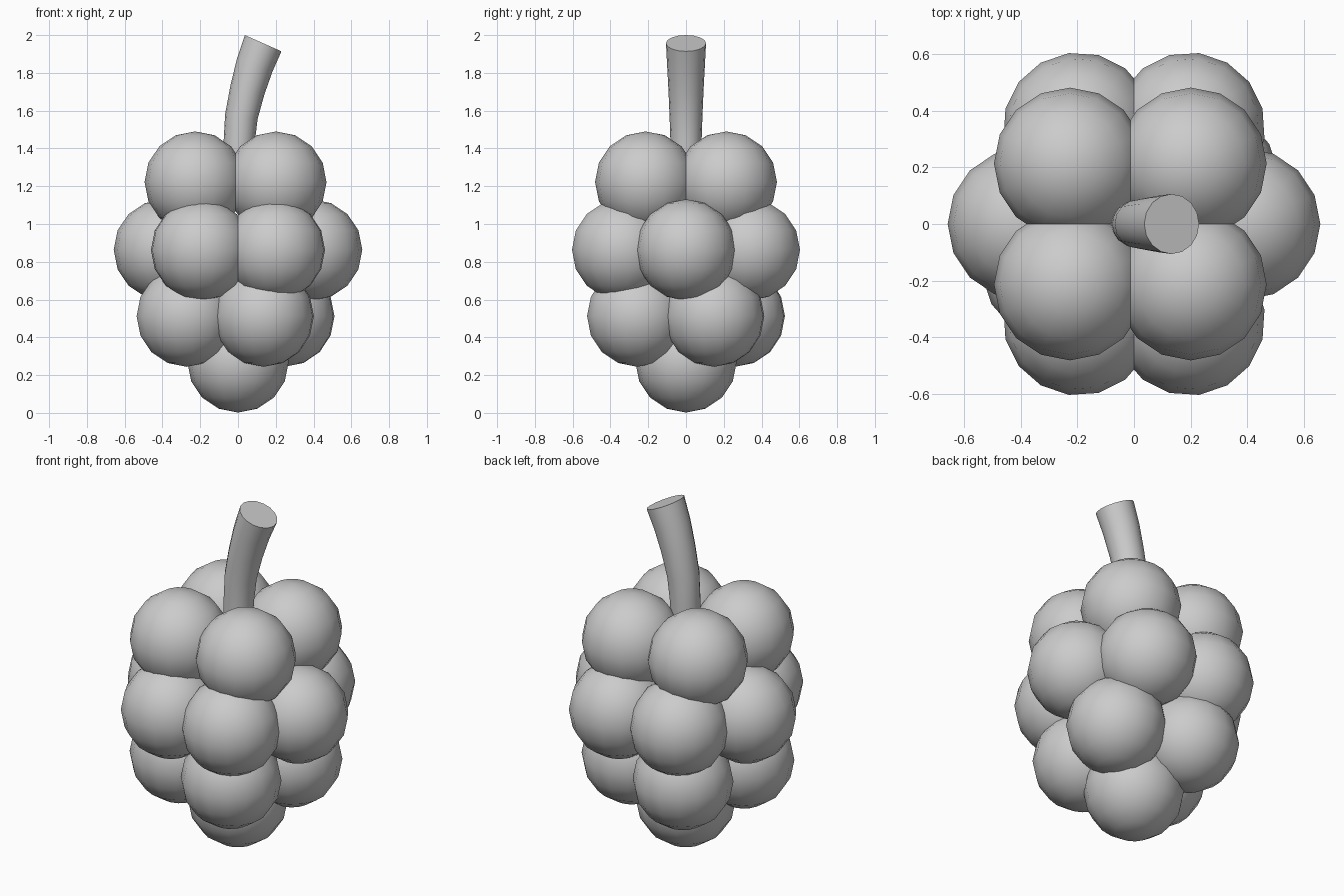
import bpy, bmesh, math
from mathutils import Matrix, Vector

cube = bpy.data.objects.get("Cube")
if cube:
    bpy.data.objects.remove(cube)

grey = bpy.data.materials.new("plain grey")
grey.use_nodes = True
colour = (0.6, 0.6, 0.6, 1)
grey.diffuse_color = colour
grey.node_tree.nodes["Principled BSDF"].inputs["Base Color"].default_value = colour

BERRY_RADIUS = 0.268


def add_object(name, bm):
    mesh = bpy.data.meshes.new(name)
    bmesh.ops.recalc_face_normals(bm, faces=bm.faces)
    bm.to_mesh(mesh)
    bm.free()
    mesh.materials.append(grey)
    obj = bpy.data.objects.new(name, mesh)
    bpy.context.collection.objects.link(obj)
    bpy.ops.object.select_all(action='DESELECT')
    obj.select_set(True)
    bpy.context.view_layer.objects.active = obj
    bpy.ops.object.shade_smooth_by_angle(angle=math.radians(40))
    return obj


def berry(name, x, y, z, turn=0):
    bm = bmesh.new()
    bmesh.ops.create_uvsphere(bm, u_segments=16, v_segments=8, radius=BERRY_RADIUS)
    bmesh.ops.rotate(bm, verts=bm.verts, matrix=Matrix.Rotation(turn, 3, 'Z'))
    add_object(name, bm).location = (x, y, z)


def berry_ring(name, count, radius, z, start, shift=0):
    for i in range(count):
        a = math.radians(start) + math.tau * i / count
        berry(f"{name}_{i + 1}", shift + radius * math.cos(a), radius * math.sin(a), z, a)


# Fruit, from the single bottom berry up
berry("bottom_berry", 0, 0, 0.27)
berry_ring("lower_berry", 4, 0.298, 0.512, 30, -0.013)
berry_ring("middle_berry", 6, 0.39, 0.863, 0)
berry_ring("upper_berry", 4, 0.302, 1.222, 45, -0.013)

# Bent stem: rings swept along a leaning path, widening to the cut end
path = [(0.0, 1.25, 0.08), (0.005, 1.42, 0.082), (0.018, 1.57, 0.087),
        (0.05, 1.71, 0.093), (0.088, 1.84, 0.1), (0.133, 1.957, 0.106)]
leans = [0, 3, 9, 15, 20, 24]
bm = bmesh.new()
rings = []
for (x, z, r), lean in zip(path, leans):
    tilt = Matrix.Rotation(math.radians(lean), 3, 'Y')
    ring = []
    for i in range(16):
        a = math.tau * i / 16
        offset = tilt @ Vector((r * math.cos(a), r * math.sin(a), 0))
        ring.append(bm.verts.new(Vector((x, 0, z)) + offset))
    rings.append(ring)
for low, high in zip(rings, rings[1:]):
    for i in range(16):
        j = (i + 1) % 16
        bm.faces.new((low[i], low[j], high[j], high[i]))
bm.faces.new(rings[0][::-1])
bm.faces.new(rings[-1])
add_object("stem", bm)
